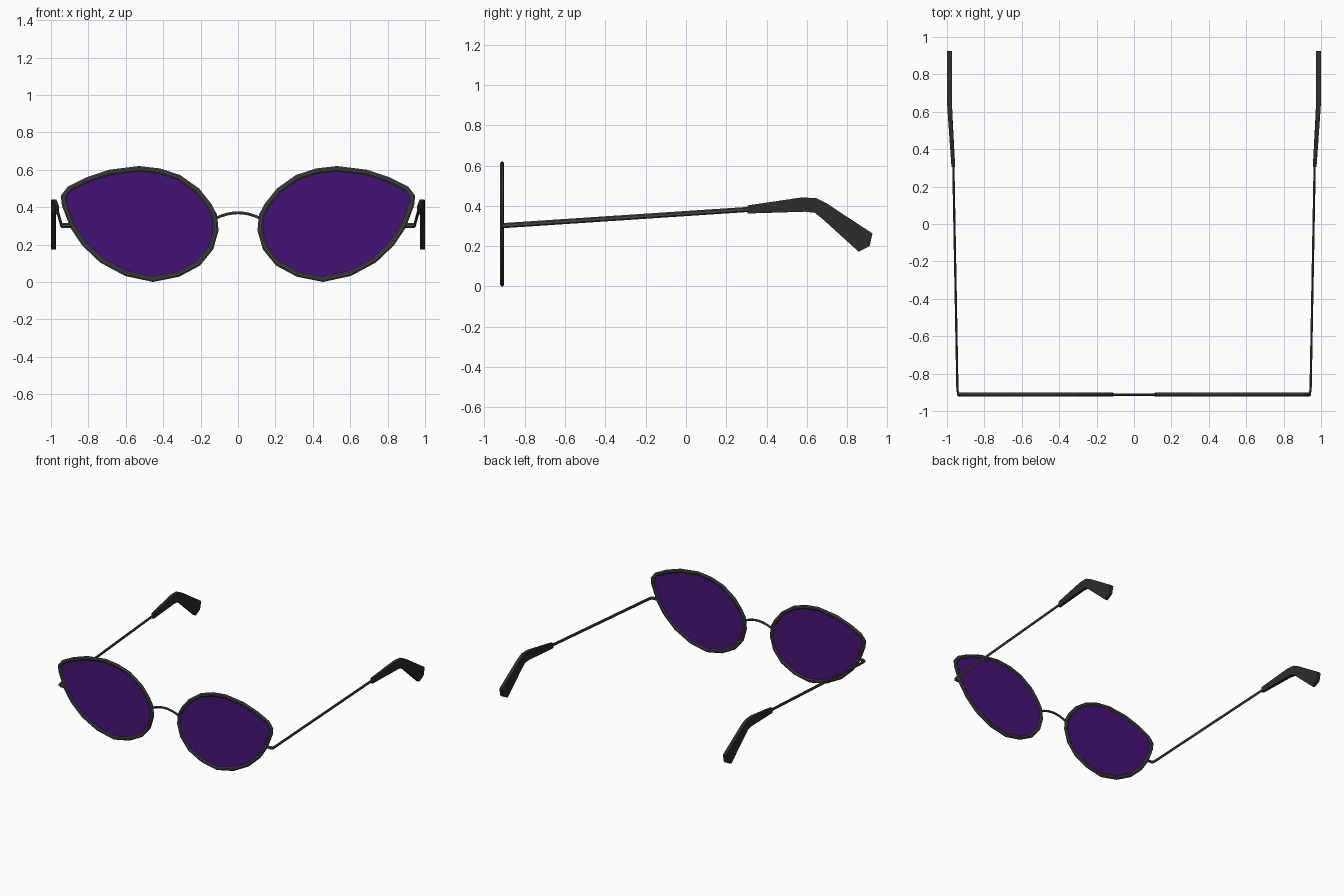
import bpy, bmesh, math
from mathutils import Vector

if "Cube" in bpy.data.objects:
    bpy.data.objects.remove(bpy.data.objects["Cube"])


def material(name, color):
    m = bpy.data.materials.new(name)
    m.diffuse_color = (*color, 1)
    m.use_nodes = True
    m.node_tree.nodes["Principled BSDF"].inputs["Base Color"].default_value = m.diffuse_color
    return m


FRAME = material("dark_metal", (0.06, 0.06, 0.06))
TIP = material("black_plastic", (0.025, 0.025, 0.025))
GLASS = material("purple_glass", (0.06, 0.006, 0.18))


def loft(name, rings, mat, closed=False, mirror=True):
    """Skin a list of equal-sized rings; cap the ends unless closed."""
    bm = bmesh.new()
    vs = [[bm.verts.new(p) for p in r] for r in rings]
    n = len(rings[0])
    for i in range(len(vs) if closed else len(vs) - 1):
        a, b = vs[i], vs[(i + 1) % len(vs)]
        for k in range(n):
            bm.faces.new((a[k], a[(k + 1) % n], b[(k + 1) % n], b[k]))
    if not closed:
        bm.faces.new(vs[0])
        bm.faces.new(vs[-1])
    bmesh.ops.recalc_face_normals(bm, faces=bm.faces)
    me = bpy.data.meshes.new(name)
    bm.to_mesh(me)
    bm.free()
    me.materials.append(mat)
    ob = bpy.data.objects.new(name, me)
    bpy.context.collection.objects.link(ob)
    if mirror:
        ob.modifiers.new("mirror", 'MIRROR').use_mirror_merge = False
    return ob


def sweep_rings(path, section, ref, closed=False):
    """Mitred rings of section (side, ref) along a path."""
    pts, rings = [Vector(p) for p in path], []
    n, ref = len(pts), Vector(ref)
    for i, p in enumerate(pts):
        d0 = (p - pts[i - 1]).normalized() if closed or i > 0 else None
        d1 = (pts[(i + 1) % n] - p).normalized() if closed or i < n - 1 else None
        d0, d1 = d0 or d1, d1 or d0
        t = (d0 + d1).normalized()
        side = t.cross(ref).normalized()
        up = side.cross(t).normalized()
        miter = 1 / max(t.dot(d0), 0.5)
        rings.append([p + side * a * miter + up * b for a, b in section])
    return rings


def oval(w, h, sides, shift=0):
    return [(shift + w / 2 * math.cos(math.tau * (k + .5) / sides) / math.cos(math.pi / sides),
             h / 2 * math.sin(math.tau * (k + .5) / sides) / math.cos(math.pi / sides))
            for k in range(sides)]


Y = -0.912
# outer outline of one eye, clockwise from the top
outline = [(.53, .62), (.69, .60), (.815, .558), (.91, .51), (.947, .462),
           (.942, .41), (.897, .291), (.833, .195), (.737, .104), (.603, .032),
           (.454, .0), (.315, .028), (.203, .088), (.133, .174), (.104, .275),
           (.112, .36), (.144, .42), (.208, .50), (.31, .572), (.416, .607)]

# rims
eye = [(x, Y, z) for x, z in outline]
inward = sweep_rings(eye, [(0.01, 0)], (0, 1, 0), True)[0][0] - Vector(eye[0])
sign = 1 if inward.z < 0 else -1
loft("rim", sweep_rings(eye, oval(.028, .02, 8, sign * .014), (0, 1, 0), True),
     FRAME, closed=True)

# lenses
cx, cz = .52, .32
lens = [(cx + (x - cx) * .962, cz + (z - cz) * .962) for x, z in outline]
loft("lens", [[(x, Y + d, z) for x, z in lens] for d in (-.003, .003)], GLASS)

# bridge
arc = [(.12 * s, Y, .37 - .03 * s * s) for s in [k / 4 - 1 for k in range(9)]]
loft("bridge", sweep_rings(arc, oval(.015, .012, 6), (0, 1, 0)), FRAME, mirror=False)

# temple hinges
loft("hinge", sweep_rings([(.892, Y, .302), (.925, Y, .302), (.94, Y + .006, .302),
                           (.944, Y + .025, .303)],
                          oval(.012, .022, 6), (0, 0, 1)), FRAME)

# temple arms
arm = [(.944, -.892, .303), (.966, .32, .383)]
rings = sweep_rings(arm, oval(.012, .022, 6), (0, 0, 1))
loft("temple_arm", rings, FRAME)

# ear tips: paired (y, z) points along the top and bottom edges
top = [(.305, .402), (.575, .442), (.648, .438), (.70, .411), (.925, .263), (.912, .204)]
bottom = [(.305, .362), (.59, .371), (.638, .366), (.682, .331), (.856, .173), (.905, .197)]
xs = [.966, .983, .986, .986, .986, .986]
widths = [.02, .024, .026, .027, .027, .027]
loft("ear_tip", [[(x - w / 2, *t), (x + w / 2, *t), (x + w / 2, *b), (x - w / 2, *b)]
                 for t, b, x, w in zip(top, bottom, xs, widths)], TIP)
